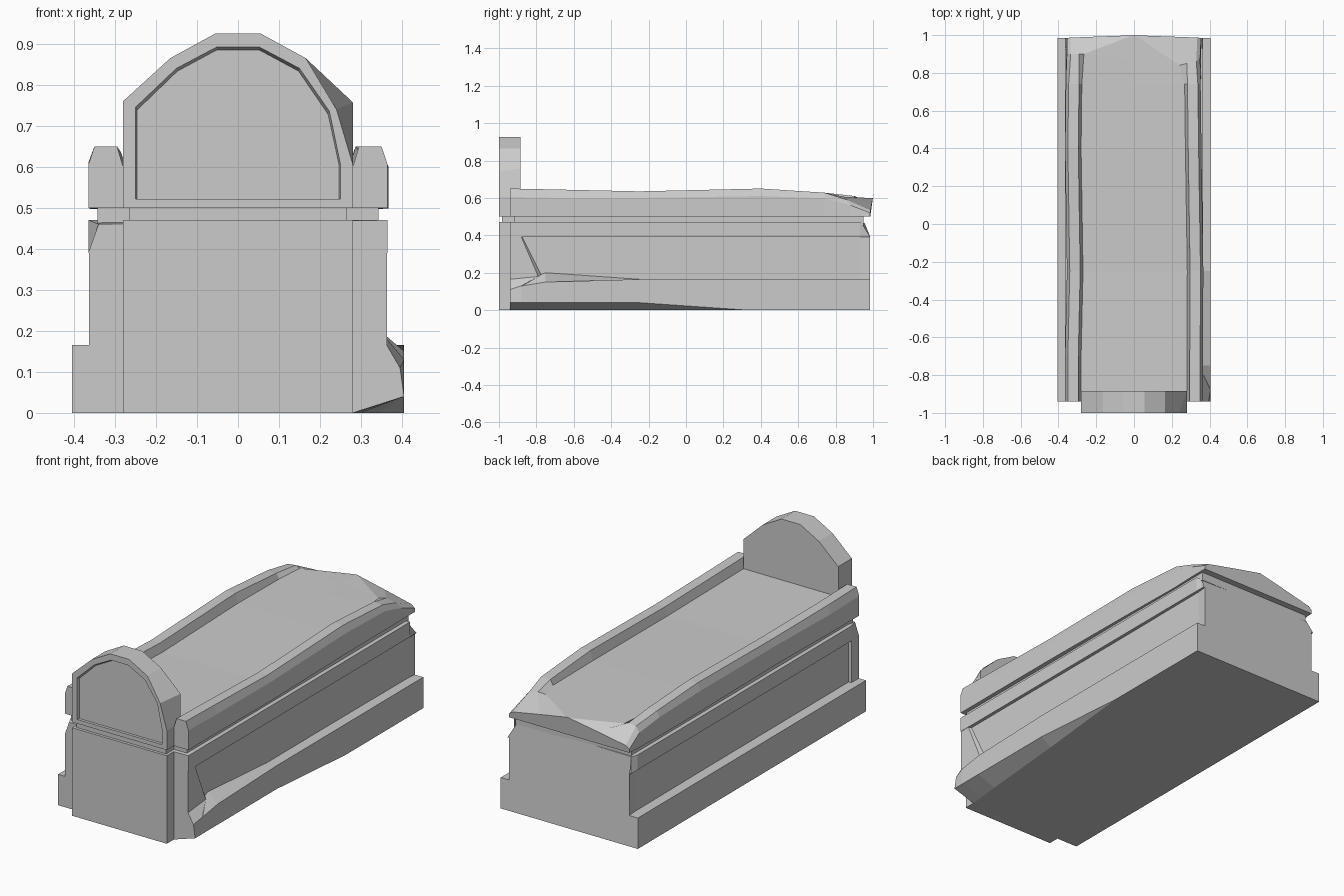
import bpy, bmesh

if "Cube" in bpy.data.objects:
    bpy.data.objects.remove(bpy.data.objects["Cube"])


def loft(name, rings):
    """Skin equal-length closed rings of 3D points and cap both ends."""
    bm = bmesh.new()
    vs = [[bm.verts.new(p) for p in r] for r in rings]
    n = len(vs[0])
    for a, b in zip(vs, vs[1:]):
        for i in range(n):
            j = (i + 1) % n
            bm.faces.new((a[i], a[j], b[j], b[i]))
    bm.faces.new(vs[0])
    bm.faces.new(vs[-1])
    bmesh.ops.remove_doubles(bm, verts=bm.verts, dist=1e-4)
    bmesh.ops.recalc_face_normals(bm, faces=bm.faces)
    me = bpy.data.meshes.new(name)
    bm.to_mesh(me)
    bm.free()
    ob = bpy.data.objects.new(name, me)
    bpy.context.collection.objects.link(ob)
    return ob


def box(name, x, y0, y1, z0, z1):
    sq = [(-x, z0), (x, z0), (x, z1), (-x, z1)]
    return loft(name, [[(px, y, pz) for px, pz in sq] for y in (y0, y1)])


# Plinth and body in one loft, with sunken side panels and a worn right corner
def body_side(y, panel, foot=(.405, 0), lip=(.405, .165), root=.165, top=(.365, .47), slant=0, back=0):
    fx, fz = foot
    return [(fx, y, 0), (.405, y, fz), (lip[0], y, lip[1]),
            (panel, y + slant, root), (panel, y, .39),
            (.365, y, .39), (top[0], y - back, top[1])]


# y, panel x, then worn values for the right side only
stations = [
    (-.94, .363, dict(foot=(.28, .04), lip=(.395, .11), root=.165)),
    (-.88, .363, dict(foot=(.286, .04), lip=(.405, .13), root=.18, slant=.09)),
    (-.875, .347, dict(foot=(.287, .04), lip=(.405, .13), root=.19, slant=.1)),
    (-.75, .347, dict(foot=(.30, .04), lip=(.405, .15), root=.2)),
    (-.25, .347, dict(foot=(.345, .04))),
    (.33, .347, {}),
    (.93, .35, {}),
    (.985, .355, dict(top=(.335, .465), back=.045)),
]
rings = []
for y, panel, worn in stations:
    right = body_side(y, panel, **worn)
    end = dict(top=(.345, .465), back=.03) if y > .95 else {}
    if y < -.9:
        end = dict(top=(.34, .46))
    left = [(-px, py, pz) for px, py, pz in body_side(y, panel, **end)]
    rings.append(right + left[::-1])
loft("tomb_body", rings)

# Recessed joints between body and lid
box("lid_joint", .342, -.92, .95, .455, .51)
box("headstone_joint", .265, -.985, -.9, .455, .51)


# Lid: sunken floor between two wavy raised rims, rounded off at the back
def lid_ring(y, half_l, half_r, centre):
    left = [(-px, py, pz) for px, py, pz in half_l]
    return half_r + [centre] + left[::-1]


def rim(y, top, side, floor, dx=0):
    return [(.365 + dx, y, .5 - .15 * max(0, .645 - top)), (.365 + dx, y, side),
            (.35 + dx, y, top), (.295 + dx, y, top), (.28 + dx, y, floor)]


rings = []
for y, top, side, floor, dl, dr in [
        (-.94, .65, .605, .6, 0, 0), (-.7, .645, .6, .597, 0, 0),
        (-.25, .635, .6, .59, -.01, .002), (.4, .65, .61, .6, 0, -.008),
        (.74, .628, .598, .6, -.004, -.012)]:
    rings.append(lid_ring(y, rim(y, top, side, floor, dl), rim(y, top, side, floor, dr), (0, y, floor)))
worn_l = [(.36, .9, .5), (.355, .9, .575), (.335, .9, .605), (.29, .9, .61), (.265, .9, .6)]
worn_r = [(.355, .88, .5), (.35, .88, .56), (.33, .86, .59), (.28, .85, .605), (.24, .84, .598)]
rings.append(lid_ring(0, worn_l, worn_r, (0, .87, .6)))
end = [(.355, .985, .5), (.355, .985, .52), (.335, .987, .535), (.17, .993, .568), (.005, .999, .599)]
rings.append(lid_ring(0, end, end, (0, 1, .6)))
loft("lid", rings)

# Headstone pedestal
box("headstone_pedestal", .28, -1, -.9, 0, .47)

# Arched headstone: chipped front right edge, recessed panel on the front
left_arch = [(-.28, .5), (-.28, .76), (-.165, .865), (-.055, .925)]
back = left_arch + [(.055, .925), (.165, .865), (.28, .757), (.28, .605), (.28, .5)]
front = list(back)
front[6] = (.24, .74)
outer = [(-.25, .522), (-.25, .745), (-.15, .84), (-.052, .892), (.052, .892),
         (.15, .84), (.223, .735), (.25, .605), (.25, .522)]
inner = [(x * .985, z - .007 * (z > .65)) for x, z in outer]
rings = [[(x, y, z) for x, z in prof] for y, prof in
         [(-.885, back), (-1, front), (-1, outer), (-.985, inner)]]
loft("headstone", rings)
